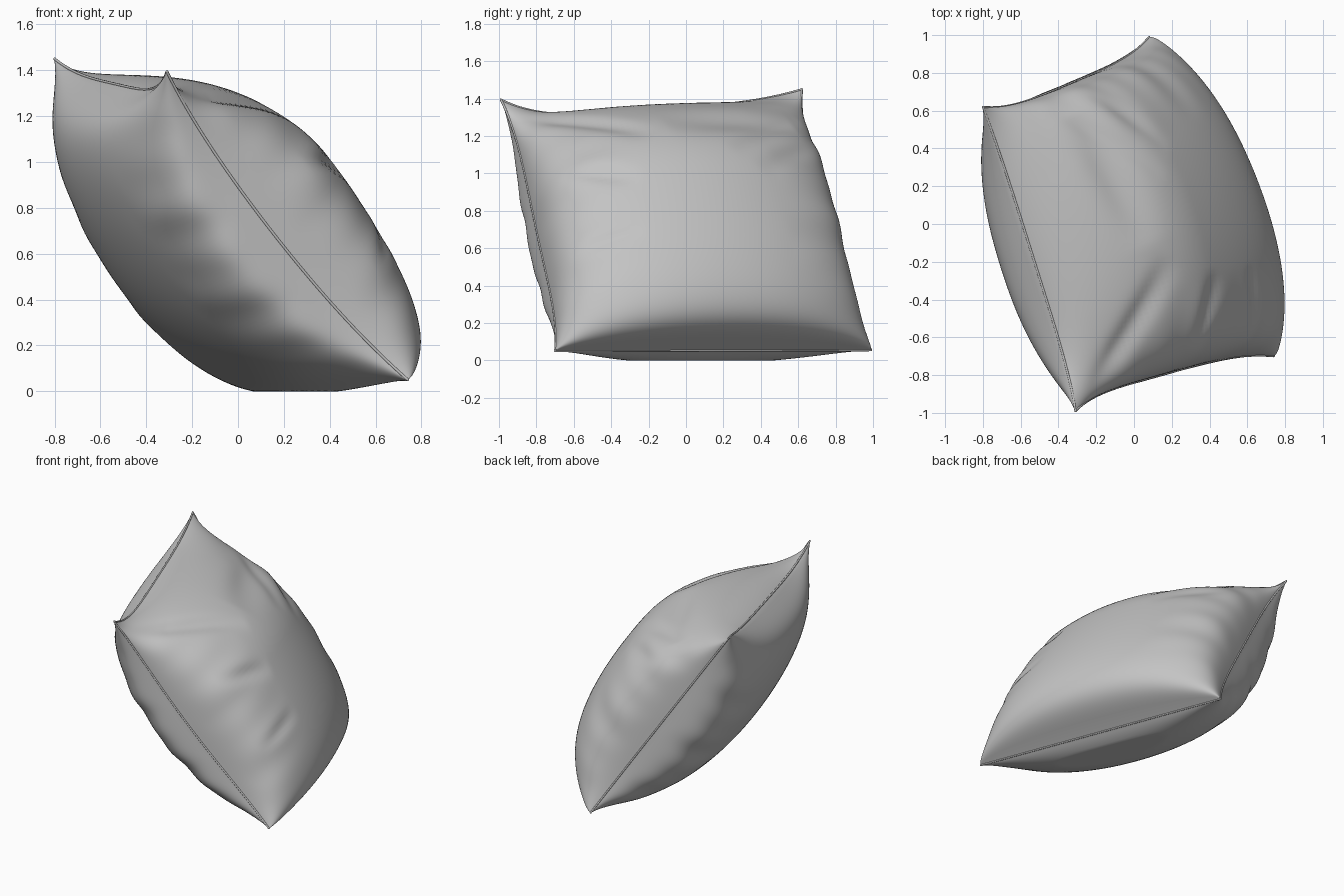
import bpy
import bmesh
from math import sin, cos, pi, exp
from mathutils import Vector

cube = bpy.data.objects.get("Cube")
if cube:
    bpy.data.objects.remove(cube)

RES = 96          # grid steps across each panel
PIPING = 0.006    # radius of the seam cord

# Corners of the tilted cushion
top_back = Vector((-0.80, 0.62, 1.45))
top_front = Vector((-0.31, -0.99, 1.395))
low_front = Vector((0.74, -0.70, 0.05))
low_back = Vector((0.08, 0.99, 0.055))

U = (top_front - top_back + low_front - low_back).normalized()
V = (low_back - top_back + low_front - top_front).normalized()
N = U.cross(V).normalized()

# Folds on the upper panel: start, end, width, depth
FOLDS = [
    ((0.95, -0.88), (0.25, -0.30), 0.07, 0.035),
    ((0.85, -0.15), (0.42, 0.05), 0.06, 0.025),
    ((-0.85, -0.62), (-0.20, -0.15), 0.06, 0.015),
    ((-0.90, -0.35), (-0.35, 0.00), 0.06, 0.015),
    ((-0.75, -0.50), (0.15, -0.42), 0.12, 0.035),
    ((0.90, 0.45), (0.45, 0.40), 0.05, 0.018),
]


def make_material(name, value):
    mat = bpy.data.materials.new(name)
    mat.use_nodes = True
    colour = (value, value, value, 1.0)
    mat.diffuse_color = colour
    bsdf = mat.node_tree.nodes["Principled BSDF"]
    bsdf.inputs["Base Color"].default_value = colour
    bsdf.inputs["Roughness"].default_value = 0.8
    return mat


def fold_depth(s, t):
    """Soft valleys that fade out toward both ends of each fold."""
    p = Vector((s, t))
    depth = 0.0
    for start, end, width, amount in FOLDS:
        a, b = Vector(start), Vector(end)
        along = (p - a).dot(b - a) / (b - a).length_squared
        if 0.0 < along < 1.0:
            gap = (p - a.lerp(b, along)).length
            depth += amount * sin(pi * along) * exp(-(gap / width) ** 2)
    return depth


def puckers(s, t, side):
    """Small gathers running inward from the two side seams."""
    edge = max(0.0, abs(s) - 0.45) / 0.55
    wave = sin(13 * t + 2 * s + side) + 0.6 * sin(23 * t - 3 * s)
    return 0.011 * wave * edge * (1 - t * t)


def swelling(s, t, side):
    """Height of a panel from 0 at the seam to 1, with pinched corners."""
    across, down = max(0.0, 1 - s * s), max(0.0, 1 - t * t)
    pinch = 0.7
    if side > 0:
        # Sloping toward the top seam, full toward the bottom seam
        flatter = 0.12 * max(0, -t) if s > 0 else 0
        across = across ** (0.42 + flatter)
        down = down ** (1.05 if t < 0 else 0.22)
        if s < 0 or t > 0:
            pinch = 0.3
    else:
        across, down = across ** 0.36, down ** (0.36 if t < 0 else 0.45)
    return across * down * (1 - pinch * abs(s * t) ** 3)


def cushion_point(s, t, side):
    """side: 1 upper panel, -1 lower panel, 0 seam."""
    top = top_back.lerp(top_front, (s + 1) / 2)
    low = low_back.lerp(low_front, (s + 1) / 2)
    p = top.lerp(low, (t + 1) / 2)
    # Seams pull inward between the corners
    p -= U * 0.065 * (1 - t ** 4) * s ** 9
    p -= N * 0.055 * (1 - t * t) * max(s, 0) ** 9
    sag = max(-t, 0) ** 7 * (1 - s ** 4) * (0.8 + 0.3 * s)
    p += (V * 0.10 - N * 0.04) * sag
    # Stuffing swells each panel
    if side:
        swell = swelling(s, t, side)
        p += N * side * (0.505 if side > 0 else 0.475) * swell
        p += U * 0.02 * s * swell
        if side > 0:
            p += V * 0.075 * max(t, 0) * swell
            p -= N * fold_depth(s, t) * min(1, 3 * swell)
        p += N * side * puckers(s, t, side) * min(1, 4 * swell)
    # Rests on the ground
    p.z = max(p.z, 0.0 if side else PIPING)
    return p


def spaced(i):
    return -cos(pi * i / RES)


fabric = make_material("grey fabric", 0.55)

# Cushion body: two panels joined at the seam
bm = bmesh.new()
for side in (1, -1):
    grid = [[bm.verts.new(cushion_point(spaced(i), spaced(j), side))
             for j in range(RES + 1)] for i in range(RES + 1)]
    for i in range(RES):
        for j in range(RES):
            quad = [grid[i][j], grid[i + 1][j], grid[i + 1][j + 1], grid[i][j + 1]]
            bm.faces.new(quad if side > 0 else quad[::-1])
rim = [v for v in bm.verts if v.is_boundary]
bmesh.ops.remove_doubles(bm, verts=rim, dist=0.0002)
for face in bm.faces:
    face.smooth = True
# Keep the seam crisp
for edge in bm.edges:
    if len(edge.link_faces) == 2 and edge.calc_face_angle(0) > 1.0:
        edge.smooth = False
mesh = bpy.data.meshes.new("cushion_body")
bm.to_mesh(mesh)
bm.free()
mesh.materials.append(fabric)
body = bpy.data.objects.new("cushion_body", mesh)
bpy.context.collection.objects.link(body)

# Piping cord around the seam
steps = [spaced(i) for i in range(RES)]
outline = ([(s, -1) for s in steps] + [(1, t) for t in steps]
           + [(-s, 1) for s in steps] + [(-1, -t) for t in steps])
curve = bpy.data.curves.new("seam_piping", "CURVE")
curve.dimensions = "3D"
curve.bevel_depth = PIPING
curve.bevel_resolution = 2
path = curve.splines.new("POLY")
path.points.add(len(outline) - 1)
for point, (s, t) in zip(path.points, outline):
    point.co = (*cushion_point(s, t, 0), 1)
path.use_cyclic_u = True
curve.materials.append(fabric)
piping = bpy.data.objects.new("seam_piping", curve)
bpy.context.collection.objects.link(piping)
